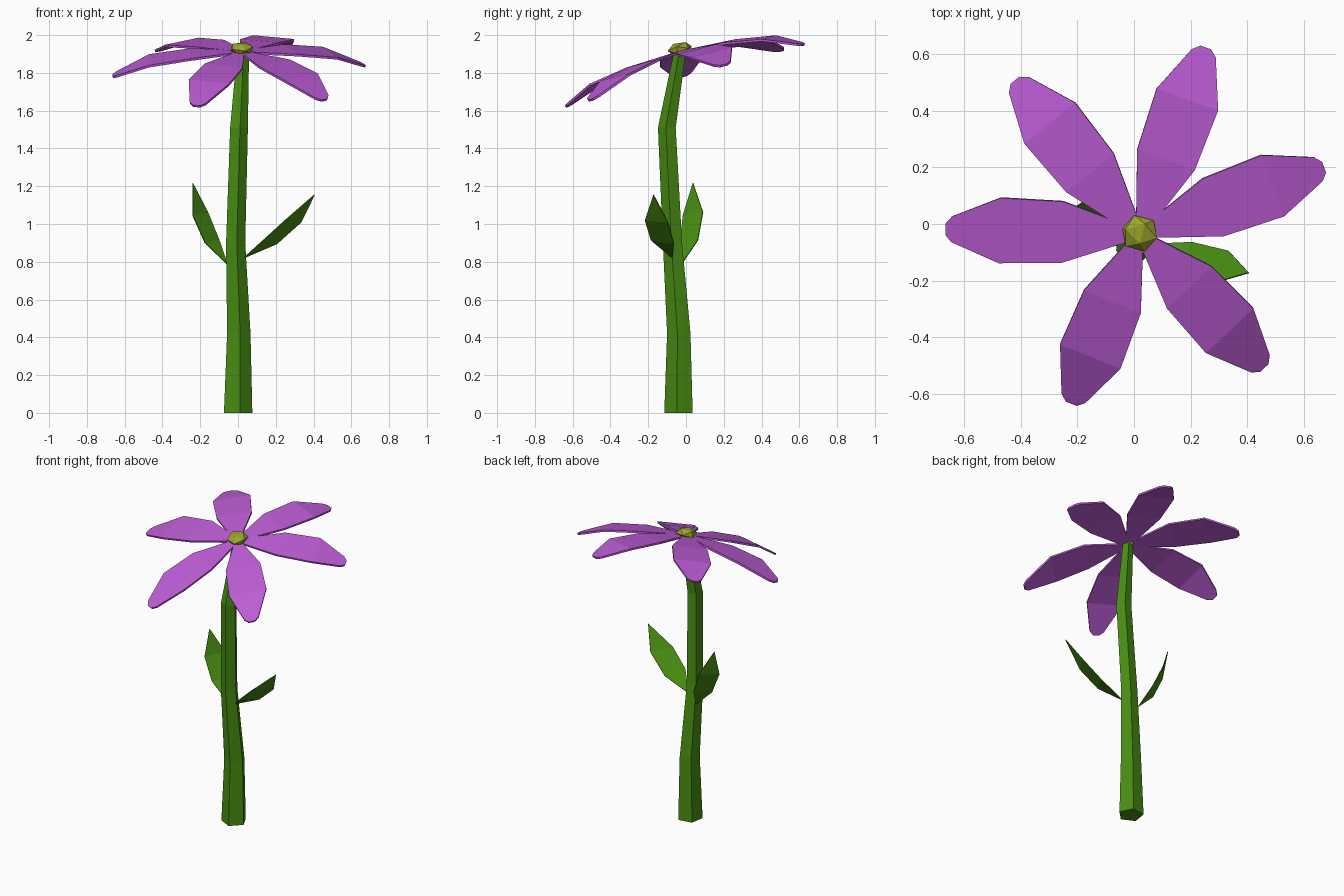
import bpy
from math import sin, cos, radians
from mathutils import Vector, Matrix

cube = bpy.data.objects.get("Cube")
if cube:
    bpy.data.objects.remove(cube, do_unlink=True)


def material(name, rgb):
    mat = bpy.data.materials.new(name)
    mat.use_nodes = True
    mat.diffuse_color = (*rgb, 1)
    mat.node_tree.nodes["Principled BSDF"].inputs["Base Color"].default_value = (*rgb, 1)
    return mat


GREEN = material("stem_green", (0.065, 0.27, 0.006))
PURPLE = material("petal_purple", (0.5, 0.107, 0.66))
YELLOW = material("center_olive", (0.33, 0.38, 0.025))


def build(name, verts, faces, mat, thickness=0):
    mesh = bpy.data.meshes.new(name)
    mesh.from_pydata(verts, [], faces)
    mesh.materials.append(mat)
    obj = bpy.data.objects.new(name, mesh)
    bpy.context.collection.objects.link(obj)
    if thickness:
        mod = obj.modifiers.new("thickness", "SOLIDIFY")
        mod.thickness = thickness
        mod.offset = 0
    return obj


# Stem: tapering five-sided tube along a bent path (x, y, z, radius)
SIDES = 5
path = [(-0.003, -0.036, 0, 0.08), (0.001, -0.035, 0.42, 0.066),
        (-0.015, -0.069, 0.9, 0.054), (0.003, -0.099, 1.51, 0.05),
        (0.025, -0.031, 1.91, 0.034)]
verts, faces = [], []
for x, y, z, r in path:
    for i in range(SIDES):
        a = radians(-81 + 360 / SIDES * i)
        verts.append((x + r * cos(a), y + r * sin(a), z))
for k in range(len(path) - 1):
    for i in range(SIDES):
        j = (i + 1) % SIDES
        lo, hi = k * SIDES, (k + 1) * SIDES
        faces.append((lo + i, lo + j, hi + j, hi + i))
last = (len(path) - 1) * SIDES
faces.append(tuple(reversed(range(SIDES))))
faces.append(tuple(range(last, last + SIDES)))
build("stem", verts, faces, GREEN)

# Leaves: base, two cross rows (outer and inner edge), tip
leaves = {
    "left_leaf": [(0.03, -0.072, 0.82), (0.205, -0.064, 0.895), (0.135, -0.185, 0.915),
                  (0.334, -0.095, 1.01), (0.25, -0.217, 1.02), (0.405, -0.172, 1.155)],
    "right_leaf": [(-0.055, -0.025, 0.785), (-0.175, -0.03, 0.9), (-0.1, 0.063, 0.915),
                   (-0.24, -0.016, 1.045), (-0.16, 0.09, 1.063), (-0.24, 0.037, 1.217)],
}
for name, pts in leaves.items():
    build(name, pts, [(0, 1, 2), (1, 3, 4, 2), (3, 5, 4)], GREEN, 0.005)

# Petals: drooping blades on a flower head that tilts to the front
HUB = Vector((0.02, -0.035, 1.91))
TILT = 0.26
rows = [(0.0, 0.014, 0.0), (0.27, 0.108, -0.015), (0.488, 0.115, -0.05),
        (0.655, 0.045, -0.122), (0.676, 0.02, -0.132)]  # distance, half width, droop
petals = [(20, 1.02), (70.5, 1.03), (129, 1.03), (178.5, 1.01), (248, 0.95), (313, 0.95)]
for n, (angle, stretch) in enumerate(petals):
    a = radians(angle)
    along, across = Vector((cos(a), sin(a), 0)), Vector((-sin(a), cos(a), 0))
    verts = []
    for dist, half, droop in rows:
        for side in (-1, 1):
            p = along * dist * stretch + across * half * side
            p.z = droop + TILT * p.y
            verts.append(HUB + p)
    faces = [(2 * k, 2 * k + 2, 2 * k + 3, 2 * k + 1) for k in range(len(rows) - 1)]
    build(f"petal_{n + 1}", verts, faces, PURPLE, 0.012)

# Flower center: flattened faceted ball
bpy.ops.mesh.primitive_ico_sphere_add(subdivisions=1, radius=0.068)
center = bpy.context.object
center.name = "flower_center"
center.data.transform(Matrix.Rotation(radians(25), 4, "X"))
center.data.transform(Matrix.Diagonal((1, 1, 0.52, 1)))
center.rotation_euler.x = radians(12)
center.location = (0.02, -0.033, 1.928)
center.data.materials.append(YELLOW)
